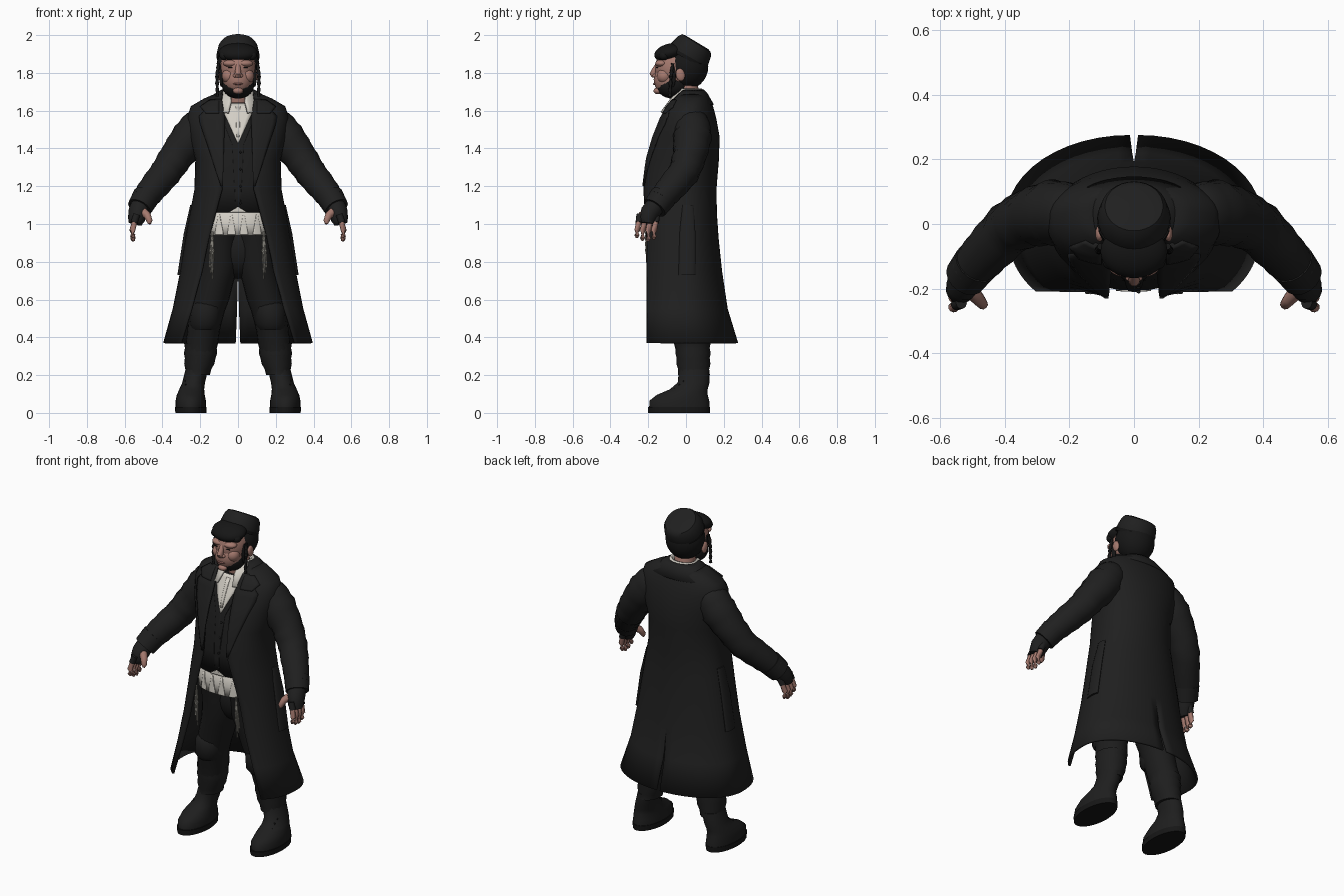
import bpy, bmesh, math
from mathutils import Vector, Quaternion

if "Cube" in bpy.data.objects:
    bpy.data.objects.remove(bpy.data.objects["Cube"])


def material(name, r, g, b):
    m = bpy.data.materials.new(name)
    m.use_nodes = True
    m.diffuse_color = (r, g, b, 1)
    bsdf = m.node_tree.nodes["Principled BSDF"]
    bsdf.inputs["Base Color"].default_value = (r, g, b, 1)
    bsdf.inputs["Roughness"].default_value = 0.9
    return m


COAT = material("coat black", .014, .014, .014)
VEST = material("vest black", .012, .012, .012)
TROUSER = material("trouser black", .012, .012, .012)
BOOT = material("boot black", .013, .013, .013)
HAIR = material("hair black", .008, .008, .008)
SHIRT = material("shirt white", .65, .62, .56)
SKIN = material("skin", .37, .19, .155)
LIP = material("lip", .26, .115, .1)
FRINGE = material("fringe grey", .25, .24, .21)


def finish(name, bm, mat, angle=50, mirror=False, thick=0):
    bmesh.ops.recalc_face_normals(bm, faces=bm.faces)
    me = bpy.data.meshes.new(name)
    bm.to_mesh(me)
    bm.free()
    me.materials.append(mat)
    ob = bpy.data.objects.new(name, me)
    bpy.context.collection.objects.link(ob)
    if mirror:
        ob.modifiers.new("mirror", "MIRROR").merge_threshold = .0005
    if thick:
        s = ob.modifiers.new("thickness", "SOLIDIFY")
        s.thickness, s.offset = thick, 0
    bpy.ops.object.select_all(action="DESELECT")
    bpy.context.view_layer.objects.active = ob
    ob.select_set(True)
    bpy.ops.object.shade_smooth_by_angle(angle=math.radians(angle))
    return ob


def bridge(bm, rows, closed):
    for a, b in zip(rows, rows[1:]):
        n = len(a)
        for i in range(n if closed else n - 1):
            j = (i + 1) % n
            bm.faces.new((a[i], a[j], b[j], b[i]))


def tube(name, pts, mat, flat=False, ripple=0, steps=1, n=16, mirror=False, angle=50):
    """Loft through (x, y, z, rx[, ry]); flat keeps the rings horizontal."""
    pts = [tuple(p) + (p[3],) if len(p) == 4 else tuple(p) for p in pts]
    fine = [tuple(u + (v - u) * k / steps for u, v in zip(a, b))
            for a, b in zip(pts, pts[1:]) for k in range(steps)] + [pts[-1]]
    bm, rows = bmesh.new(), []
    for i, p in enumerate(fine):
        d = Vector(fine[min(i + 1, len(fine) - 1)][:3]) - Vector(fine[max(i - 1, 0)][:3])
        q = Quaternion() if flat else Vector((0, 0, 1)).rotation_difference(d)
        k = 1 + ripple * (-1) ** i
        rows.append([bm.verts.new(Vector(p[:3]) + q @ Vector((
            p[3] * k * math.cos(math.tau * j / n), p[4] * k * math.sin(math.tau * j / n), 0)))
            for j in range(n)])
    bridge(bm, rows, True)
    bm.faces.new(rows[0])
    bm.faces.new(rows[-1])
    return finish(name, bm, mat, angle, mirror)


def ball(name, loc, size, mat, mirror=False, tilt=0):
    bm = bmesh.new()
    bmesh.ops.create_uvsphere(bm, u_segments=24, v_segments=14, radius=1)
    turn = Quaternion((1, 0, 0), math.radians(tilt))
    for v in bm.verts:
        v.co = turn @ (v.co * Vector(size)) + Vector(loc)
    return finish(name, bm, mat, 80, mirror)


P = .8  # squareness of the garment fronts


def shell(name, rows, mat, slit=0, thick=.012):
    """Mirrored garment; rows are z, opening, front y, half width, centre y, back y."""
    bm, grid = bmesh.new(), []
    for z, xo, yf, w, yc, yb in rows:
        t0 = math.asin((xo / w) ** (1 / P))
        gap = slit * max(0, .68 - z)
        line = []
        for i in range(9):
            t = t0 + (math.pi / 2 - t0) * i / 9
            line.append((w * math.sin(t) ** P, yc + (yf - yc) * (math.cos(t) / math.cos(t0)) ** P, z))
        for i in range(13):
            t = math.pi / 2 * i / 12
            line.append((gap + (w - gap) * max(0, math.cos(t)), yc + (yb - yc) * math.sin(t), z))
        grid.append([bm.verts.new(c) for c in line])
    bridge(bm, grid, False)
    return finish(name, bm, mat, 50, True, thick)


def front_y(rows, x, z):
    for a, b in zip(rows, rows[1:]):
        if b[0] <= z <= a[0]:
            k = (a[0] - z) / (a[0] - b[0])
            _, xo, yf, w, yc, _ = [u + (v - u) * k for u, v in zip(a, b)]
            c = lambda v: math.sqrt(max(0, 1 - min(1, v / w) ** (2 / P)))
            return yc + (yf - yc) * min(1, c(abs(x)) / c(xo)) ** P


def patch(name, rows, edges, off, mat, mirror=True):
    """Thin plate lying on the front of a garment; edges are z, x start, x end."""
    fine = [tuple(u + (v - u) * k / 4 for u, v in zip(a, b))
            for a, b in zip(edges, edges[1:]) for k in range(4)] + [edges[-1]]
    bm = bmesh.new()
    grid = [[bm.verts.new((a + (b - a) * i / 6, front_y(rows, a + (b - a) * i / 6, z) - off, z))
             for i in range(7)] for z, a, b in fine]
    bridge(bm, grid, False)
    return finish(name, bm, mat, 50, mirror, .008)


# Long open coat with a rear slit
coat = [(1.69, .08, -.03, .105, .04, .1), (1.66, .085, -.06, .175, .04, .12),
        (1.62, .09, -.09, .245, .03, .138), (1.56, .09, -.125, .265, .02, .154),
        (1.46, .09, -.165, .255, .01, .172), (1.34, .085, -.20, .22, 0, .168),
        (1.18, .085, -.22, .225, 0, .155), (1.05, .12, -.212, .25, 0, .158),
        (.92, .155, -.205, .272, 0, .167), (.75, .19, -.205, .30, 0, .185),
        (.55, .245, -.205, .34, 0, .215), (.37, .30, -.205, .39, .02, .27)]
shell("coat", coat, COAT, slit=.04)
shell("coat_collar", [(1.707, .07, -.01, .083, .03, .09), (1.69, .09, -.03, .112, .04, .108),
                      (1.63, .10, -.085, .2, .04, .142)], COAT)
patch("lapel", coat, [(1.66, .085, .12), (1.57, .07, .205), (1.53, .07, .2), (1.4, .075, .155),
                      (1.2, .08, .09)], .01, COAT)
patch("collar_notch", coat, [(1.655, .1, .15), (1.62, .1, .2), (1.585, .1, .17)], .014, COAT)
tube("pocket_panel", [(.243, .01, 1.1, .01, .03), (.275, .008, .95, .012, .042),
                      (.307, .005, .73, .014, .045)], COAT, flat=True, mirror=True)

# Waistcoat and shirt
vest = [(1.64, 0, -.07, .14, .03, .09), (1.52, 0, -.13, .2, .01, .12), (1.4, 0, -.17, .2, 0, .13),
        (1.2, 0, -.2, .2, 0, .13), (1.06, 0, -.195, .215, 0, .13)]
shell("waistcoat", vest, VEST)
patch("waistcoat_edge", vest, [(1.56, .06, .085), (1.42, 0, .03), (1.07, 0, .012)], .006, VEST)
for i in range(4):
    ball("waistcoat_button", (.014, front_y(vest, 0, 1.38 - i * .09) - .01, 1.38 - i * .09),
         (.006, .005, .006), VEST)
shirt = [(1.13, 0, -.19, .19, 0, .12), (1.0, 0, -.198, .205, 0, .13), (.94, 0, -.2, .205, 0, .13)]
shell("shirt_tail", shirt, SHIRT)
patch("shirt_gap", vest, [(1.09, -.003, .003), (1.062, -.05, .05)], .01, SHIRT, False)
for x in (-.1, -.035, .03, .1):
    patch("shirt_pleat", shirt, [(1.05, x - .004, x + .004), (.955, x - .02, x + .022),
                                 (.943, x - .02, x + .022)], .006, SHIRT, False)
patch("shirt_front", vest, [(1.635, -.1, .1), (1.56, -.062, .062), (1.43, -.003, .003)], .008, SHIRT, False)
patch("shirt_placket", vest, [(1.62, -.012, .012), (1.46, -.008, .008)], .011, SHIRT, False)
shell("shirt_collar", [(1.715, .04, -.035, .075, .025, .08), (1.65, .035, -.085, .1, .03, .095),
                       (1.59, .05, -.13, .13, .03, .095)], SHIRT)

# Sleeves, gloves and fingers
tube("sleeve", [(.16, .03, 1.575, .06), (.2, .035, 1.53, .092), (.25, .035, 1.46, .102),
                (.325, .02, 1.36, .09), (.385, -.012, 1.27, .083), (.45, -.08, 1.19, .076),
                (.505, -.14, 1.12, .066)], COAT, ripple=.022, steps=3, mirror=True, n=20)
tube("sleeve_cuff", [(.487, -.12, 1.145, .072), (.522, -.165, 1.085, .066)], COAT, mirror=True)
tube("glove", [(.518, -.16, 1.1, .05), (.53, -.19, 1.06, .052), (.54, -.205, 1.02, .044),
               (.545, -.207, 1.0, .036)], COAT, mirror=True)
for i, name in enumerate(["index", "middle", "ring", "little"]):
    y, drop = -.25 + i * .03, (.02, .005, 0, .012)[i]
    tube(name + "_knuckle", [(.535, y + .005, 1.05, .018), (.55, y, 1.008, .018)], COAT, mirror=True, n=10)
    tube(name + "_finger", [(.546, y, 1.015, .015), (.56, y - .008, .965, .0155),
                            (.557, y - .01, .922 + drop, .014), (.553, y - .01, .908 + drop, .007)],
         SKIN, mirror=True, n=10)
tube("thumb", [(.51, -.2, 1.07, .025), (.48, -.235, 1.045, .02), (.468, -.25, 1.015, .016),
               (.468, -.254, 1.0, .007)], SKIN, mirror=True, n=10)

# Trousers, gaiters and boots
ball("trouser_seat", (0, 0, .87), (.19, .125, .16), TROUSER)
tube("trouser_leg", [(.1, -.02, .94, .105, .145), (.1, -.01, .78, .103, .128), (.145, 0, .6, .097, .108),
                     (.175, .01, .48, .088, .1), (.19, .03, .38, .085, .095), (.2, .037, .3, .08, .088)],
     TROUSER, flat=True, ripple=.015, steps=2, mirror=True, n=20)
tube("knee_pad", [(.17, -.02, .59, .06, .07), (.17, -.03, .56, .08, .088), (.175, -.025, .47, .083, .088),
                  (.178, -.02, .44, .065, .07)], TROUSER, flat=True, mirror=True)
tube("gaiter", [(.195, .035, .37, .088, .093), (.2, .038, .29, .084, .09), (.215, .042, .2, .064, .082)],
     BOOT, flat=True, ripple=.03, steps=3, mirror=True)
tube("boot", [(.25, -.035, .03, .08, .16), (.25, -.035, .065, .08, .158), (.25, -.02, .095, .074, .135),
              (.245, .015, .125, .066, .1), (.235, .04, .16, .06, .084), (.218, .043, .23, .06, .08)],
     BOOT, flat=True, mirror=True, n=24)
tube("boot_sole", [(.25, -.037, 0, .082, .163), (.25, -.037, .032, .083, .165)], HAIR,
     flat=True, mirror=True, n=24)
for i in range(4):
    tube("boot_lace", [(.21, -.085 + i * .025, .107 + i * .02, .006),
                       (.28, -.085 + i * .025, .107 + i * .02, .006)], HAIR, mirror=True, n=6)

# Corner fringes hanging below the shirt
for i in range(3):
    x = .13 + i * .008
    tube("fringe_strand", [(.135, -.212, .96, .005), (x, -.21, .86, .006),
                           (x + .006, -.2, .71 + i * .03, .004)], FRINGE, ripple=.25, steps=6, n=6, mirror=True)

# Head and face
tube("neck", [(0, .03, 1.56, .07), (0, .02, 1.66, .062), (0, -.01, 1.77, .062)], SKIN, flat=True)
ball("skull", (0, -.045, 1.825), (.095, .12, .115), SKIN)
ball("jaw", (0, -.085, 1.765), (.08, .086, .088), SKIN)
ball("cheek", (.045, -.115, 1.783), (.04, .04, .04), SKIN, True)
ball("brow_ridge", (.034, -.13, 1.85), (.045, .033, .02), SKIN, True)
ball("chin", (0, -.15, 1.705), (.028, .022, .018), SKIN)
tube("nose", [(0, -.15, 1.85, .011), (0, -.166, 1.82, .014), (0, -.175, 1.795, .018),
              (0, -.165, 1.775, .014)], SKIN, flat=True)
ball("nostril_wing", (.016, -.164, 1.785), (.011, .013, .01), SKIN, True)
ball("eye_slit", (.037, -.153, 1.828), (.017, .006, .003), HAIR, True)
ball("lips", (0, -.166, 1.742), (.026, .008, .006), LIP)
ball("ear", (.107, -.03, 1.79), (.013, .024, .034), SKIN, True, 12)

# Hair, beard, sidelocks and cap
ball("beard", (0, -.07, 1.735), (.085, .088, .071), HAIR)
ball("sideburn", (.089, -.07, 1.785), (.01, .016, .06), HAIR, True)
ball("hair", (0, .006, 1.835), (.113, .112, .122), HAIR)
ball("fringe_hair", (0, -.085, 1.908), (.104, .085, .047), HAIR, tilt=14)
for i in range(5):
    ball("fringe_lock", (-.072 + i * .036, -.138 + .024 * abs(i - 2) / 2, 1.892),
         (.026, .028, .024), HAIR, tilt=20)
tube("sidelock", [(.104, -.07, 1.85, .008), (.111, -.08, 1.78, .009), (.109, -.085, 1.675, .008)],
     HAIR, ripple=.25, steps=6, n=8, mirror=True)
tube("cap", [(0, .006, 1.878, .11), (0, .02, 1.9, .113), (0, .044, 1.94, .103), (0, .055, 1.957, .09),
             (0, .058, 1.962, .07)], COAT, n=32, angle=35)
tube("cap_band", [(0, .003, 1.872, .111), (0, .012, 1.888, .115)], HAIR, n=32)
